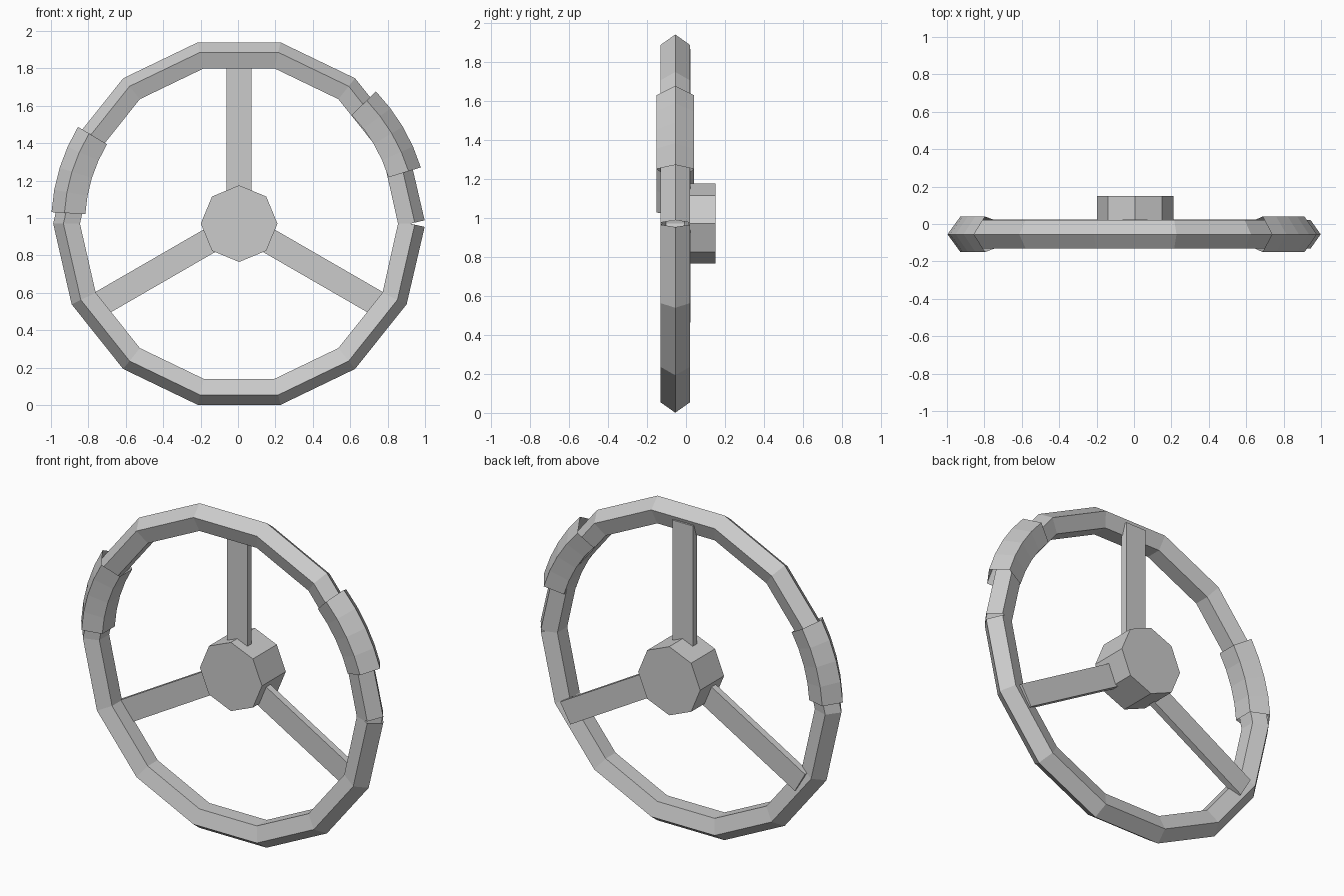
import bpy, bmesh, math
from mathutils import Matrix, Vector

cube = bpy.data.objects.get("Cube")
if cube:
    bpy.data.objects.remove(cube)

CENTRE = Vector((0.006, 0, 0.97))
RIM_Y = -0.055

grey = bpy.data.materials.new("light_grey")
grey.use_nodes = True
COLOUR = (0.6, 0.6, 0.6, 1)
grey.diffuse_color = COLOUR
grey.node_tree.nodes["Principled BSDF"].inputs["Base Color"].default_value = COLOUR


def finish(name, bm):
    bmesh.ops.recalc_face_normals(bm, faces=bm.faces)
    mesh = bpy.data.meshes.new(name)
    bm.to_mesh(mesh)
    bm.free()
    mesh.materials.append(grey)
    obj = bpy.data.objects.new(name, mesh)
    obj.location = CENTRE
    bpy.context.collection.objects.link(obj)
    return obj


def arc_tube(name, path_radius, thickness, start, end, steps, end_tilt=0):
    """Open five-sided tube swept along an arc, one ridge pointing outward."""
    bm = bmesh.new()
    rings = []
    for i in range(steps + 1):
        angle = math.radians(start + (end - start) * i / steps)
        tilt = math.radians(end_tilt) * ((i == 0) - (i == steps))
        middle = Vector((math.cos(angle), 0, math.sin(angle))) * path_radius
        middle.y = RIM_Y
        outward = Vector((math.cos(angle + tilt), 0, math.sin(angle + tilt)))
        ring = []
        for k in range(5):
            a = math.tau * k / 5
            offset = outward * math.cos(a) + Vector((0, math.sin(a), 0))
            ring.append(bm.verts.new(middle + offset * thickness))
        rings.append(ring)
    for r, s in zip(rings, rings[1:]):
        for k in range(5):
            n = (k + 1) % 5
            bm.faces.new((r[k], r[n], s[n], s[k]))
    return finish(name, bm)


# Rim with a small wedge-shaped seam, and two thicker hand grips
arc_tube("rim", 0.915, 0.079, 0, 360, 14, end_tilt=180 / 14)
arc_tube("right_grip", 0.905, 0.1, 149, 176.5, 4)
arc_tube("left_grip", 0.917, 0.1, 17.2, 44, 4)

# Eight-sided hub
bm = bmesh.new()
bmesh.ops.create_cone(bm, cap_ends=True, segments=8, radius1=0.205, radius2=0.205,
                      depth=0.225)
bmesh.ops.rotate(bm, verts=bm.verts, matrix=Matrix.Rotation(math.pi / 2, 3, "X"))
top = max(bm.verts, key=lambda v: v.co.z).co
turn = math.atan2(top.x, top.z)
bmesh.ops.rotate(bm, verts=bm.verts, matrix=Matrix.Rotation(-turn, 3, "Y"))
bmesh.ops.translate(bm, verts=bm.verts, vec=(0, 0.0375, 0))
finish("hub", bm)

# Three flat spokes
for name, angle in (("top_spoke", 0), ("left_spoke", 120), ("right_spoke", 240)):
    bm = bmesh.new()
    bmesh.ops.create_cube(bm, size=1)
    bmesh.ops.scale(bm, verts=bm.verts, vec=(0.135, 0.04, 0.795))
    bmesh.ops.translate(bm, verts=bm.verts, vec=(0, 0.004, 0.4975))
    bmesh.ops.rotate(bm, verts=bm.verts,
                     matrix=Matrix.Rotation(math.radians(angle), 3, "Y"))
    finish(name, bm)
